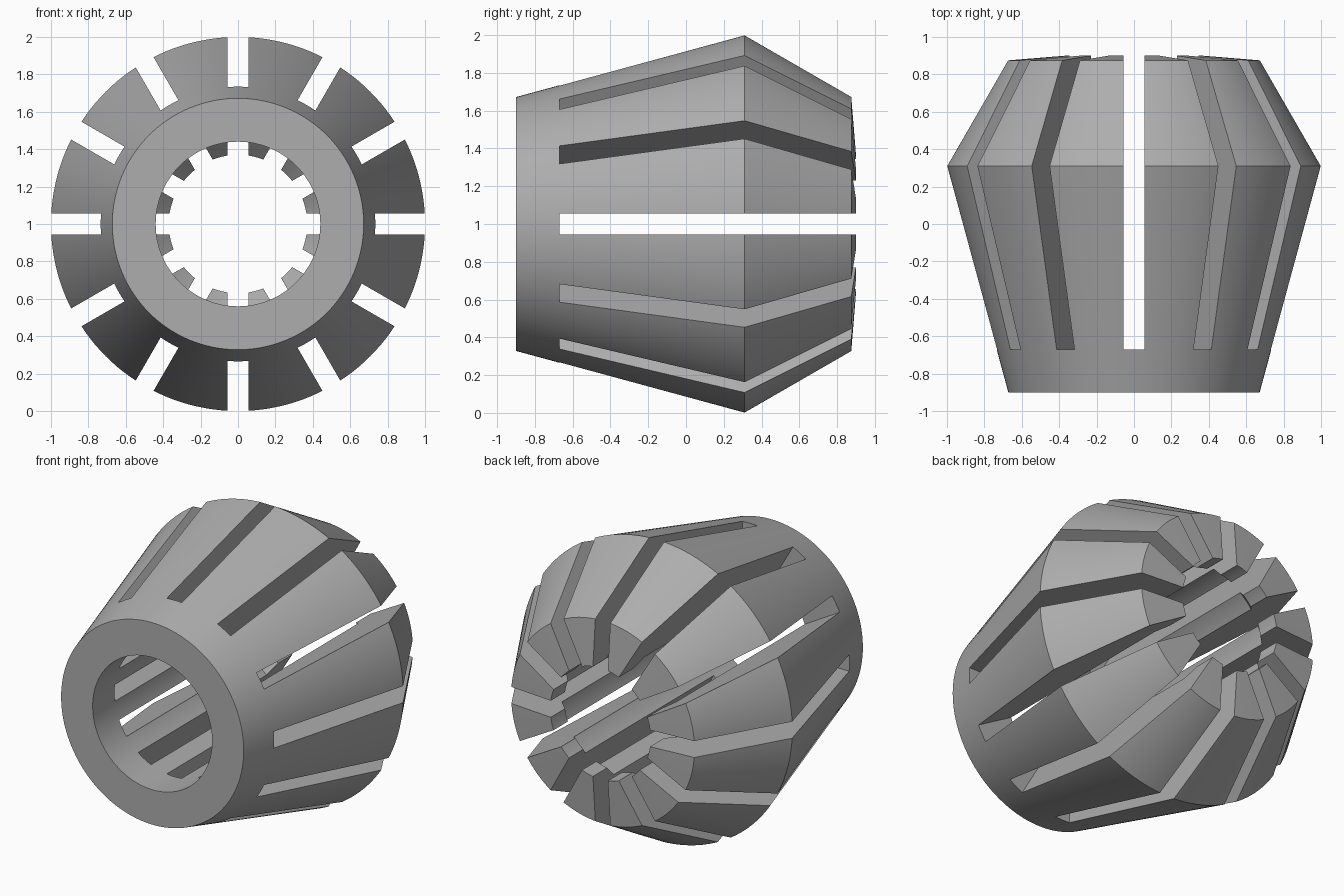
import bpy, bmesh, math
from mathutils import Matrix

cube = bpy.data.objects.get("Cube")
if cube:
    bpy.data.objects.remove(cube, do_unlink=True)

STEPS = 144
SLOTS = 12

steel = bpy.data.materials.new("steel grey")
steel.use_nodes = True
grey = (0.42, 0.42, 0.42, 1)
steel.diffuse_color = grey
steel.node_tree.nodes["Principled BSDF"].inputs["Base Color"].default_value = grey


def make_object(name, bm):
    bmesh.ops.recalc_face_normals(bm, faces=bm.faces)
    mesh = bpy.data.meshes.new(name)
    bm.to_mesh(mesh)
    bm.free()
    obj = bpy.data.objects.new(name, mesh)
    bpy.context.collection.objects.link(obj)
    mesh.materials.append(steel)
    return obj


# Collet body: closed (radius, y) profile turned about the y axis
profile = [(0.44, -0.9), (0.672, -0.9), (1.0, 0.31), (0.675, 0.875),
           (0.37, 0.9), (0.37, 0.75), (0.44, 0.68)]
bm = bmesh.new()
rings = []
for i in range(STEPS):
    a = 2 * math.pi * i / STEPS
    rings.append([bm.verts.new((r * math.cos(a), y, 1 + r * math.sin(a)))
                  for r, y in profile])
for i in range(STEPS):
    a, b = rings[i], rings[(i + 1) % STEPS]
    for j in range(len(profile)):
        k = (j + 1) % len(profile)
        bm.faces.new((a[j], a[k], b[k], b[j]))
body = make_object("collet_body", bm)

# Slot cutters: radial bars open at the back end
bm = bmesh.new()
for i in range(SLOTS):
    place = (Matrix.Translation((0, 0, 1))
             @ Matrix.Rotation(2 * math.pi * i / SLOTS, 4, 'Y')
             @ Matrix.Translation((0, 0.215, 0.72))
             @ Matrix.Diagonal((0.11, 1.77, 0.94, 1)))
    bmesh.ops.create_cube(bm, size=1, matrix=place)
cutter = make_object("slot_cutter", bm)
cutter.hide_render = True
cutter.hide_set(True)

# Cut the slots and bake the result
cut = body.modifiers.new("slots", 'BOOLEAN')
cut.operation = 'DIFFERENCE'
cut.solver = 'EXACT'
cut.object = cutter
bpy.ops.object.select_all(action='DESELECT')
body.select_set(True)
bpy.context.view_layer.objects.active = body
bpy.ops.object.modifier_apply(modifier="slots")
bpy.data.objects.remove(cutter, do_unlink=True)
bpy.ops.object.shade_smooth_by_angle(angle=math.radians(12))
